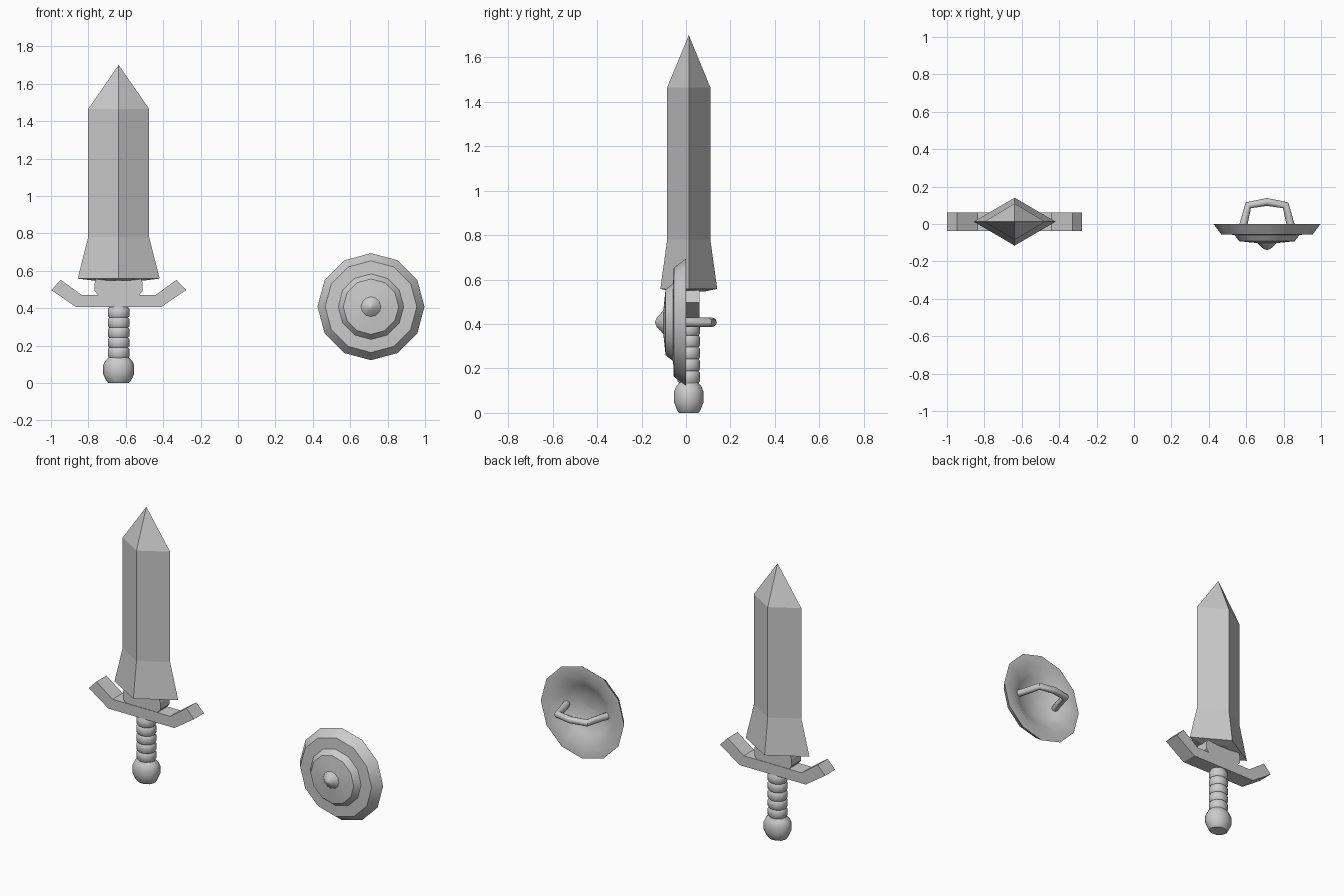
import bpy, bmesh, math
from mathutils import Vector

if "Cube" in bpy.data.objects:
    bpy.data.objects.remove(bpy.data.objects["Cube"])

SWORD = Vector((-0.638, 0.0125, 0))
SHIELD = Vector((0.711, 0, 0.408))


def finish(name, bm, smooth=None):
    bmesh.ops.remove_doubles(bm, verts=bm.verts, dist=1e-5)
    bmesh.ops.recalc_face_normals(bm, faces=bm.faces)
    me = bpy.data.meshes.new(name)
    bm.to_mesh(me)
    bm.free()
    ob = bpy.data.objects.new(name, me)
    bpy.context.collection.objects.link(ob)
    if smooth:
        bpy.context.view_layer.objects.active = ob
        ob.select_set(True)
        bpy.ops.object.shade_smooth_by_angle(angle=math.radians(smooth))
        ob.select_set(False)
    return ob


def loft(name, rings, smooth=None):
    """Skin a list of equal-length point rings and cap both ends."""
    bm = bmesh.new()
    vs = [[bm.verts.new(p) for p in r] for r in rings]
    n = len(vs[0])
    for a, b in zip(vs, vs[1:]):
        for i in range(n):
            j = (i + 1) % n
            bm.faces.new((a[i], a[j], b[j], b[i]))
    bm.faces.new(vs[0])
    bm.faces.new(vs[-1])
    return finish(name, bm, smooth)


def ellipse(n, rx, ry):
    return [(rx * math.cos(2 * math.pi * i / n), ry * math.sin(2 * math.pi * i / n))
            for i in range(n)]


def plate(name, half_profile, depth, origin):
    """Mirror an xz half outline and extrude it along y."""
    pts = half_profile + [(-x, z) for x, z in reversed(half_profile)]
    return loft(name, [[origin + Vector((x, y, z)) for x, z in pts]
                       for y in (-depth, depth)])


# Blade: diamond sections (half width, half thickness, height)
sections = [(0.13, 0.075, 0.547), (0.219, 0.128, 0.558), (0.163, 0.097, 0.78),
            (0.163, 0.097, 1.465), (0.00001, 0.00001, 1.70)]
loft("blade", [[SWORD + Vector((x, y, z)) for x, y in ellipse(4, w, t)]
               for w, t, z in sections])

# Crossguard and the collar above it
plate("crossguard", [(0.227, 0.406), (0.361, 0.497), (0.309, 0.551), (0.198, 0.471)],
      0.049, SWORD)
plate("collar", [(0.105, 0.465), (0.128, 0.492), (0.128, 0.535), (0.118, 0.56)],
      0.046, SWORD)

# Grip with wrapped bands
bands = [(0.05, 0.13)]
for i in range(5):
    z = 0.135 + i * 0.0535
    bands += [(0.051, z), (0.058, z + 0.008), (0.058, z + 0.045), (0.051, z + 0.0535)]
bands.append((0.051, 0.43))
loft("grip", [[SWORD + Vector((x, y, z)) for x, y in ellipse(10, r, r * 0.92)]
              for r, z in bands], 40)

# Pommel
pommel = [(0.055, 0), (0.066, 0.012), (0.083, 0.048), (0.083, 0.095),
          (0.072, 0.118), (0.055, 0.135), (0.055, 0.15)]
loft("pommel", [[SWORD + Vector((x, y, z)) for x, y in ellipse(10, r, r * 0.84)]
                for r, z in pommel], 40)

# Shield: 12-sided lathe, front boss to rim to hollow back
shell = [(0.00001, -0.14), (0.02, -0.132), (0.053, -0.102), (0.148, -0.092), (0.175, -0.058),
         (0.245, -0.055), (0.286, 0), (0.215, 0), (0.15, -0.04), (0.08, -0.065),
         (0.00001, -0.072)]
loft("shield", [[SHIELD + Vector((x, y, z)) for x, z in ellipse(12, r, r)]
                for r, y in shell], 35)

# Shield handle: bent tube
path = [(-0.145, -0.06), (-0.125, 0.0), (-0.1, 0.1), (0, 0.118),
        (0.1, 0.1), (0.125, 0.0), (0.145, -0.06)]
cu = bpy.data.curves.new("shield_handle", 'CURVE')
cu.dimensions = '3D'
cu.bevel_depth = 0.021
cu.bevel_resolution = 2
cu.use_fill_caps = True
sp = cu.splines.new('POLY')
sp.points.add(len(path) - 1)
for p, (x, y) in zip(sp.points, path):
    p.co = (*(SHIELD + Vector((x, y, 0))), 1)
tube = bpy.data.objects.new("shield_handle", cu)
bpy.context.collection.objects.link(tube)
bpy.context.view_layer.objects.active = tube
tube.select_set(True)
bpy.ops.object.convert(target='MESH')
bpy.ops.object.shade_smooth_by_angle(angle=math.radians(50))
